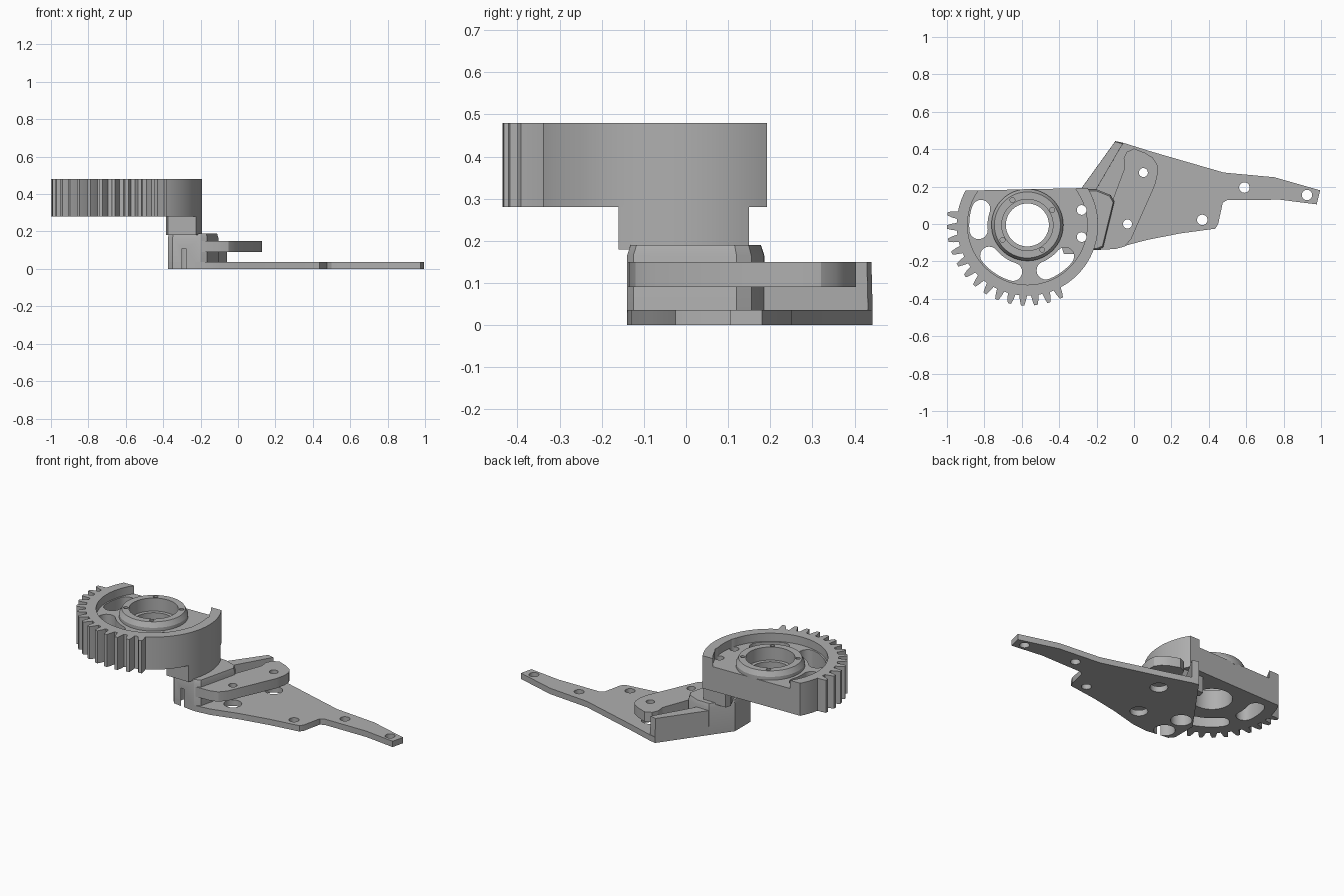
import bpy, bmesh, math
from mathutils import Vector

cube = bpy.data.objects.get("Cube")
if cube:
    bpy.data.objects.remove(cube, do_unlink=True)

grey = bpy.data.materials.new("plain grey")
grey.use_nodes = True
grey.diffuse_color = (0.43, 0.43, 0.43, 1)
grey.node_tree.nodes["Principled BSDF"].inputs["Base Color"].default_value = (0.43, 0.43, 0.43, 1)

CENTRE = Vector((-0.57, -0.005))
parts = []


def prism(name, outline, z0, z1, top_scale=1.0, shoulder=None):
    """Extrude an outline; optionally shrink the top above a shoulder height."""
    bm = bmesh.new()
    pts = [Vector(p) for p in outline]
    mid = sum(pts, Vector((0, 0))) / len(pts)
    levels = [(z0, 1.0), (z1, top_scale)]
    if shoulder:
        levels.insert(1, (shoulder, 1.0))
    rings = []
    for z, s in levels:
        rings.append([bm.verts.new((*(mid + (p - mid) * s), z)) for p in pts])
    n = len(pts)
    for low, high in zip(rings, rings[1:]):
        for i in range(n):
            j = (i + 1) % n
            bm.faces.new((low[i], low[j], high[j], high[i]))
    bm.faces.new(rings[0])
    bm.faces.new(rings[-1])
    bmesh.ops.recalc_face_normals(bm, faces=bm.faces)
    mesh = bpy.data.meshes.new(name)
    bm.to_mesh(mesh)
    bm.free()
    mesh.materials.append(grey)
    ob = bpy.data.objects.new(name, mesh)
    bpy.context.collection.objects.link(ob)
    return ob


def part(*args, **kw):
    ob = prism(*args, **kw)
    parts.append(ob)
    return ob


def arc(centre, r, a0, a1, n):
    steps = [math.radians(a0 + (a1 - a0) * i / n) for i in range(n + 1)]
    return [Vector(centre) + r * Vector((math.cos(a), math.sin(a))) for a in steps]


def circle(centre, r, n=40):
    return arc(centre, r, 0, 360, n)[:-1]


def cut(targets, outline, z0=-0.1, z1=0.6, top_scale=1.0):
    cutter = prism("cutter", outline, z0, z1, top_scale)
    cutter.hide_render = True
    for ob in targets:
        mod = ob.modifiers.new("cut", "BOOLEAN")
        mod.object = cutter
        mod.solver = "EXACT"
        deps = bpy.context.evaluated_depsgraph_get()
        mesh = bpy.data.meshes.new_from_object(ob.evaluated_get(deps))
        ob.modifiers.clear()
        ob.data = mesh
    bpy.data.objects.remove(cutter, do_unlink=True)


# Toothed sector: flat back, teeth on the left and front, plain arc on the right
ROOT, TIP, PITCH = 0.378, 0.431, 9.46
outline = arc(CENTRE, ROOT, 151, 166, 5)
for t in range(14):
    a = 172 + t * PITCH
    for r, da in ((ROOT, -3.1), (0.405, -2.3), (TIP, -1.2), (TIP, 1.2), (0.405, 2.3), (ROOT, 3.1)):
        outline += arc(CENTRE, r, a + da, a + da, 1)[:1]
outline += arc(CENTRE, ROOT, 300, 391.5, 30)
gear = part("gear_sector", outline, 0.28, 0.48)

# Recess inside the rim, open at the flat back
cut([gear], circle(CENTRE, 0.32, 80), 0.43)

# Curved slots with round ends
for a0, a1 in ((161, 186), (219, 253), (292, 320)):
    def cap(a, start):
        c = arc(CENTRE, 0.262, a, a, 1)[0]
        return arc(c, 0.049, start, start + 180, 10)
    slot = arc(CENTRE, 0.311, a0, a1, 12) + cap(a1, a1)[1:-1]
    slot += arc(CENTRE, 0.213, a1, a0, 12) + cap(a0, a0 + 180)[1:-1]
    cut([gear], slot)

# Bearing hub with stepped bore and four screw holes
hub = part("bearing_hub", circle(CENTRE, 0.192, 64), 0.42, 0.48, top_scale=0.92, shoulder=0.45)
cut([gear, hub], circle(CENTRE, 0.115, 64))
cut([gear, hub], circle(CENTRE, 0.137, 64), 0.4)
for k in range(4):
    spot = arc(CENTRE, 0.155, 31 + 90 * k, 31 + 90 * k, 1)[0]
    cut([hub, gear], circle(spot, 0.013, 16), 0.43)

# Post joining the sector to the block
half = math.degrees(math.asin(0.155 / ROOT))
inner = math.degrees(math.asin(0.12 / 0.22))
post = part("connecting_post", arc(CENTRE, ROOT, -half, half, 16)
            + [Vector((-0.375, 0.15))] + arc(CENTRE, 0.22, inner, -inner, 12)
            + [Vector((-0.375, -0.16))], 0.18, 0.285)

# Base plate
plate = part("base_plate", [
    (-0.1, 0.443), (-0.06, 0.435), (0.1, 0.385), (0.48, 0.275), (0.75, 0.25), (0.995, 0.18), (0.977, 0.105),
    (0.78, 0.13), (0.5, 0.128), (0.475, 0.115), (0.45, 0), (0.435, -0.025),
    (0.25, -0.05), (0.07, -0.085), (-0.1, -0.13), (-0.2, -0.14), (-0.35, -0.12),
    (-0.375, -0.09), (-0.375, 0.06)], 0, 0.036)

# Mounting block with chamfered top
block = part("mounting_block", [
    (-0.375, 0.06), (-0.375, -0.09), (-0.35, -0.12), (-0.2, -0.14), (-0.165, -0.125),
    (-0.105, 0.12), (-0.125, 0.155), (-0.2, 0.185), (-0.285, 0.186)],
    0, 0.19, top_scale=0.95, shoulder=0.165)

# Side wall along the back edge
part("side_wall", [(-0.1, 0.443), (-0.058, 0.432), (-0.21, 0.17), (-0.3, 0.165)],
     0, 0.15, top_scale=0.98, shoulder=0.04)

# Raised arm above the plate
arm = part("raised_arm", [
    (-0.21, -0.138), (-0.1, -0.134), (-0.05, -0.12), (-0.015, -0.08), (0.113, 0.21),
    (0.127, 0.27), (0.124, 0.32), (0.1, 0.355), (0.06, 0.38), (0.0, 0.403),
    (-0.04, 0.385), (-0.055, 0.35), (-0.05, 0.3), (-0.125, 0.1), (-0.21, 0.06)], 0.09, 0.15)

# Screw holes
for spot in ((0.05, 0.275), (-0.035, 0.0)):
    cut([arm], circle(spot, 0.024, 24))
    cut([plate], circle(spot, 0.05))
for spot in ((0.59, 0.195), (0.925, 0.155), (0.365, 0.022)):
    cut([plate], circle(spot, 0.028, 24))
for spot in ((-0.28, 0.075), (-0.28, -0.07)):
    cut([gear, post, block], circle(spot, 0.026, 24))
    cut([plate, block], circle(spot, 0.06), z1=0.11)

# Smooth curved sides, crisp edges
bpy.ops.object.select_all(action="DESELECT")
for ob in parts:
    ob.select_set(True)
bpy.context.view_layer.objects.active = gear
bpy.ops.object.shade_smooth_by_angle(angle=math.radians(25))
